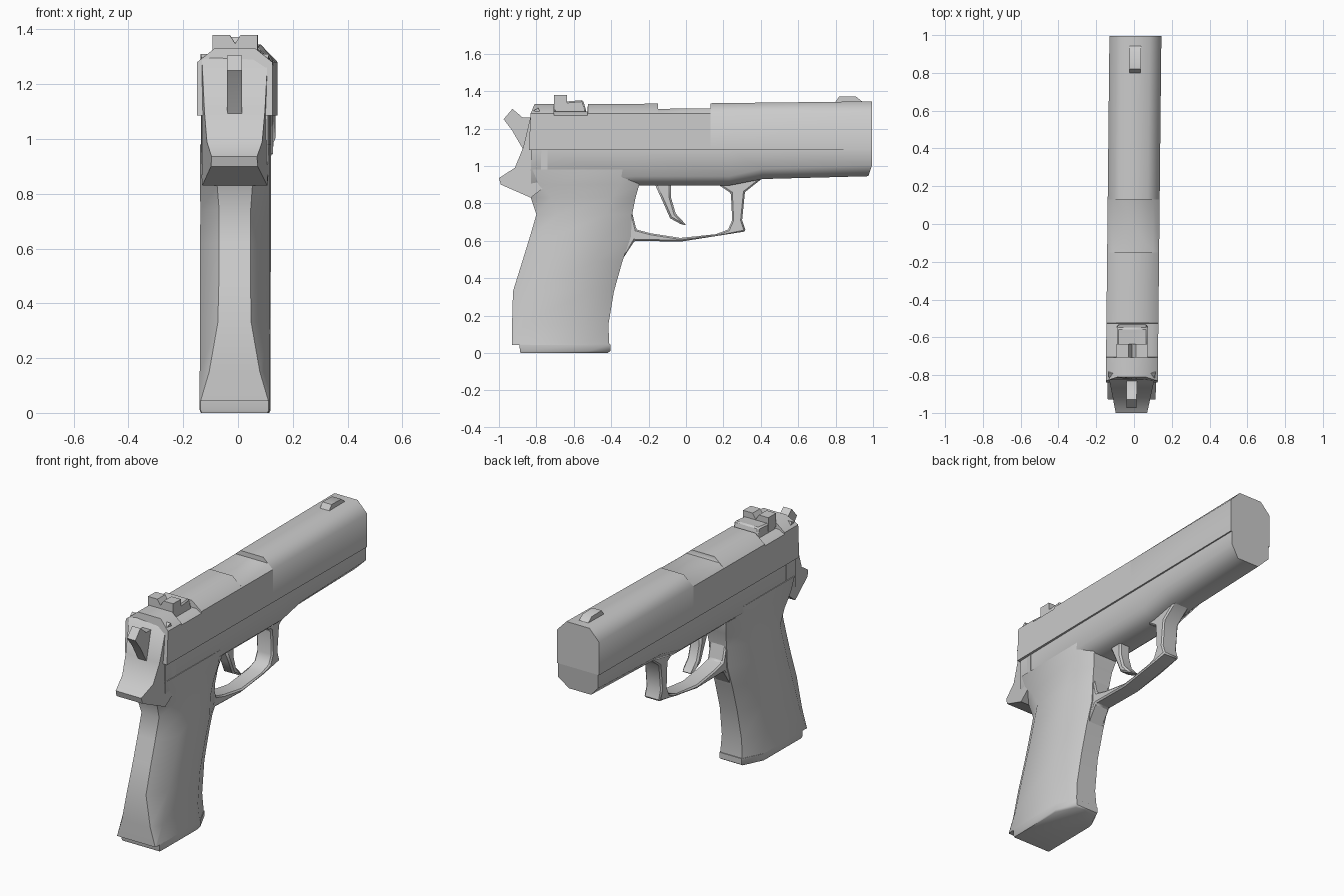
import bpy, bmesh
from math import radians


def finish(name, bm, angle=50, bevel=0):
    # slight skew of the whole model about its long axis
    for v in bm.verts:
        v.co.x += -0.003 + 0.0105 * v.co.y
    bmesh.ops.recalc_face_normals(bm, faces=bm.faces)
    me = bpy.data.meshes.new(name)
    bm.to_mesh(me)
    bm.free()
    ob = bpy.data.objects.new(name, me)
    bpy.context.collection.objects.link(ob)
    if bevel:
        m = ob.modifiers.new("edge", 'BEVEL')
        m.width, m.segments, m.limit_method = bevel, 1, 'ANGLE'
        m.angle_limit = radians(50)
    bpy.ops.object.select_all(action='DESELECT')
    ob.select_set(True)
    bpy.context.view_layer.objects.active = ob
    bpy.ops.object.shade_smooth_by_angle(angle=radians(angle))
    return ob


def loft(name, rings):
    bm = bmesh.new()
    rows = [[bm.verts.new(p) for p in r] for r in rings]
    n = len(rows[0])
    for a, b in zip(rows, rows[1:]):
        for i in range(n):
            j = (i + 1) % n
            bm.faces.new((a[i], a[j], b[j], b[i]))
    bm.faces.new(rows[0])
    bm.faces.new(rows[-1])
    return finish(name, bm)


def prism(name, pts, half, bevel=0):
    # side profile (y, z) given thickness; half may vary along y
    width = half if callable(half) else (lambda y: half)
    bm = bmesh.new()
    left = [bm.verts.new((-width(y), y, z)) for y, z in pts]
    right = [bm.verts.new((width(y), y, z)) for y, z in pts]
    n = len(pts)
    for i in range(n):
        j = (i + 1) % n
        bm.faces.new((left[i], left[j], right[j], right[i]))
    bm.faces.new(left)
    bm.faces.new(right)
    return finish(name, bm, 50, bevel)


def mirror_ring(half):
    return half + [(-x, y, z) for x, y, z in reversed(half)]


# slide: chamfered top, stepped for the rear sight and ejection opening
def slide_ring(y, top, lean=0.0):
    shoulder = min(1.28, top - 0.02)
    wt = 0.075 if top > 1.32 else 0.105
    return mirror_ring([(0.1375, y - lean, 1.085), (0.1375, y - lean * 0.7, shoulder),
                        (wt, y, top)])


loft("slide", [slide_ring(y, z, l) for y, z, l in [
    (-0.81, 1.33, 0.03), (-0.706, 1.33, 0), (-0.705, 1.29, 0), (-0.526, 1.29, 0),
    (-0.525, 1.33, 0), (-0.151, 1.333, 0), (-0.15, 1.305, 0), (0.13, 1.308, 0),
    (0.131, 1.335, 0), (0.995, 1.345, 0)]])


# frame and dust cover under the slide
def frame_ring(y, bottom, w, chamfer, lean=0.0):
    return mirror_ring([(w, y, 1.09), (w, y, bottom + chamfer), (w * 0.55, y - lean, bottom)])


loft("frame", [frame_ring(*r) for r in [
    (-0.83, 0.86, 0.122, 0.05), (-0.27, 0.895, 0.127, 0.05), (0.23, 0.895, 0.128, 0.05),
    (0.41, 0.93, 0.128, 0.055), (0.995, 0.945, 0.13, 0.06, 0.02)]])


# grip: octagonal sections, square-backed at the base
def grip_ring(z, back, front, cb, cf, w=0.1275):
    return mirror_ring([(w * (1 - cb * 0.55), back, z), (w, back + 0.12 * cb, z),
                        (w, front - 0.12 * cf - 0.02, z), (w * (1 - cf * 0.55), front, z)])


loft("grip", [grip_ring(*r) for r in [
    (0.043, -0.93, -0.41, 0.05, 0.8), (0.15, -0.93, -0.415, 0.5, 0.9),
    (0.33, -0.925, -0.385, 0.95, 1), (0.49, -0.875, -0.34, 1, 1),
    (0.62, -0.835, -0.295, 1, 1), (0.74, -0.80, -0.288, 1, 1),
    (0.83, -0.83, -0.27, 0.9, 0.9), (0.90, -0.85, -0.25, 0.6, 0.7),
    (0.98, -0.86, -0.25, 0.4, 0.6)]])

# magazine base plate
loft("base_plate", [grip_ring(0.0, -0.885, -0.42, 0.05, 0.8, 0.123),
                    grip_ring(0.01, -0.888, -0.405, 0.05, 0.8),
                    grip_ring(0.045, -0.89, -0.405, 0.05, 0.8)])

# rear plate and tang, narrowing to the back
prism("rear_tang", [(-0.79, 1.31), (-0.825, 1.29), (-0.87, 1.10), (-0.915, 0.99),
                    (-1.0, 0.935), (-0.99, 0.90), (-0.83, 0.83), (-0.74, 0.9), (-0.74, 1.2)],
      lambda y: 0.125 if y > -0.8 else 0.125 - (-0.8 - y) * 0.21)

# trigger guard: one open loop joined to grip and frame
prism("trigger_guard", [
    (-0.34, 0.50), (-0.275, 0.60), (-0.03, 0.595), (0.32, 0.65), (0.30, 0.71), (0.315, 0.86),
    (0.41, 0.935), (0.41, 0.96), (0.17, 0.96), (0.18, 0.895), (0.24, 0.855), (0.247, 0.71),
    (0.225, 0.66), (0.16, 0.635), (-0.03, 0.615), (-0.19, 0.64), (-0.265, 0.66),
    (-0.29, 0.76), (-0.36, 0.76)], 0.052, 0.008)

# trigger
prism("trigger", [(-0.17, 0.91), (-0.08, 0.91), (-0.08, 0.83), (-0.055, 0.745), (0.005, 0.68),
                  (-0.03, 0.69), (-0.085, 0.72), (-0.12, 0.80)], 0.036, 0.01)

# hammer
prism("hammer", [(-0.975, 1.25), (-0.928, 1.305), (-0.875, 1.26), (-0.80, 1.26), (-0.80, 1.09),
                 (-0.872, 1.09), (-0.93, 1.19)], 0.027)

# front sight
prism("front_sight", [(0.79, 1.33), (0.82, 1.372), (0.91, 1.37), (0.95, 1.338)], 0.03)

# rear sight: low base and a notched blade
prism("rear_sight_base", [(-0.705, 1.28), (-0.705, 1.345), (-0.635, 1.345), (-0.55, 1.352),
                          (-0.53, 1.28)], 0.08, 0.008)
blade = [(-0.082, 1.30), (0.082, 1.30), (0.082, 1.38), (0.02, 1.38), (0.0, 1.348),
         (-0.02, 1.38), (-0.082, 1.38)]
loft("rear_sight_blade", [[(x, y, z) for x, z in blade] for y in (-0.706, -0.635)])
